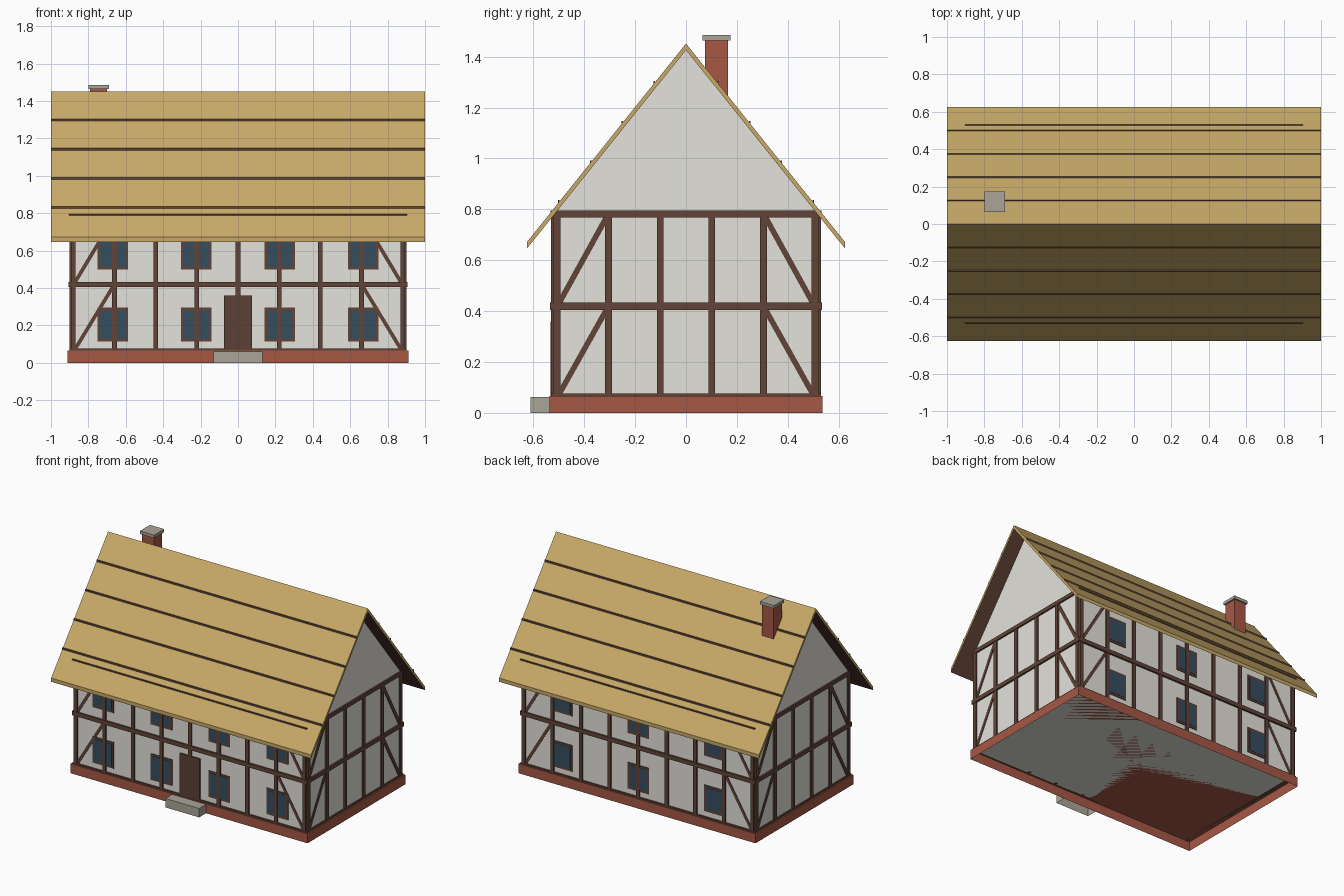
import bpy, bmesh, math
from mathutils import Matrix, Vector

if "Cube" in bpy.data.objects:
    bpy.data.objects.remove(bpy.data.objects["Cube"])


def material(name, r, g, b):
    m = bpy.data.materials.new(name)
    lin = [(c / 255 / 12.92) if c < 11 else ((c / 255 + 0.055) / 1.055) ** 2.4 for c in (r, g, b)]
    m.diffuse_color = (*lin, 1)
    m.use_nodes = True
    m.node_tree.nodes["Principled BSDF"].inputs["Base Color"].default_value = m.diffuse_color
    return m


PLASTER = material("plaster", 228, 226, 219)
TIMBER = material("dark_timber", 97, 68, 56)
BRICK = material("red_brick", 166, 88, 69)
THATCH = material("thatch", 200, 169, 104)
GLASS = material("window_glass", 54, 77, 94)
STONE = material("grey_stone", 170, 165, 153)
DOOR = material("door_wood", 91, 64, 53)


def finish(bm, name, *mats):
    bmesh.ops.recalc_face_normals(bm, faces=bm.faces)
    me = bpy.data.meshes.new(name)
    bm.to_mesh(me)
    bm.free()
    for m in mats:
        me.materials.append(m)
    ob = bpy.data.objects.new(name, me)
    bpy.context.collection.objects.link(ob)
    return ob


def boxes(name, mat, items, open_bottom=False):
    """Each item: (x0, x1, y0, y1, z0, z1) or (..., axis, angle) turned about its centre."""
    bm = bmesh.new()
    for it in items:
        lo, hi = Vector(it[0:6:2]), Vector(it[1:6:2])
        rot = Matrix.Rotation(it[7], 4, it[6]) if len(it) > 6 else Matrix()
        mtx = Matrix.Translation((lo + hi) / 2) @ rot @ Matrix.Diagonal((*(hi - lo), 1))
        bmesh.ops.create_cube(bm, size=1, matrix=mtx)
    if open_bottom:
        low = [f for f in bm.faces if f.calc_center_median().z < 0.001]
        bmesh.ops.delete(bm, geom=low, context='FACES_ONLY')
    return finish(bm, name, mat)


def prism(name, profile, x, *mats):
    """Extrude a (y, z) outline from -x to x."""
    bm = bmesh.new()
    f = bm.faces.new([bm.verts.new((-x, y, z)) for y, z in profile])
    ext = bmesh.ops.extrude_face_region(bm, geom=[f])["geom"]
    bmesh.ops.translate(bm, vec=(2 * x, 0, 0), verts=[v for v in ext if isinstance(v, bmesh.types.BMVert)])
    return finish(bm, name, *mats)


def span(a, b):
    return min(a, b), max(a, b)


WX, WY = 0.893, 0.521         # wall half sizes
OX, OY = 0.902, 0.531         # outer timber faces
BASE = 0.066                  # plinth top
SIDES = (-1, 1)

# hollow plinth and step, walls and gables
boxes("plinth", BRICK, [(-0.911, 0.911, -0.537, 0.537, 0, BASE)], True)
boxes("door_step", STONE, [(-0.13, 0.13, -0.612, -0.5375, 0, 0.062)], True)
boxes("walls", PLASTER, [(-WX, WX, -WY, WY, BASE, 0.78)])
prism("gable", [(-0.521, 0.778), (0.521, 0.778), (0, 1.43)], WX, PLASTER)

# upright posts on all four walls
posts = []
for s in SIDES:
    for k in range(-4, 5):
        x = k * 0.22
        posts.append((x - 0.0125, x + 0.0125, *span(s * (WY - 0.02), s * OY), BASE, 0.78))
    for k in range(6):
        y = -0.507 + k * 0.2028
        posts.append((*span(s * (WX - 0.02), s * OX), y - 0.0135, y + 0.0135, BASE, 0.78))
boxes("posts", TIMBER, posts)

# level beams: sill, middle rail and top plate
beams = []
for z0, z1, e in ((BASE, 0.076, 0), (0.405, 0.433, 0.003), (0.768, 0.795, 0.002)):
    for s in SIDES:
        beams.append((-OX - e, OX + e, *span(s * (WY - 0.02), s * (OY + e)), z0, z1))
        beams.append((*span(s * (WX - 0.02), s * (OX + e)), -OY - e, OY + e, z0, z1))
boxes("beams", TIMBER, beams)

# corner braces leaning inwards, both storeys
braces = []
for zb, zt in ((0.075, 0.405), (0.433, 0.768)):
    zc = (zb + zt) / 2
    for s in SIDES:
        for t in SIDES:
            # long walls
            cx, dx = s * 0.77, 0.20
            h = math.hypot(dx, zt - zb) / 2
            braces.append((cx - 0.01, cx + 0.01, *span(t * (WY - 0.01), t * (WY + 0.003)),
                           zc - h, zc + h, 'Y', -s * math.atan2(dx, zt - zb)))
            # end walls
            cy, dy = s * 0.4055, 0.185
            h = math.hypot(dy, zt - zb) / 2
            braces.append((*span(t * (WX - 0.01), t * (WX + 0.005)), cy - 0.011, cy + 0.011,
                           zc - h, zc + h, 'X', s * math.atan2(dy, zt - zb)))
boxes("braces", TIMBER, braces)

# windows: four columns in front, three at the back
frames, panes = [], []
for s, columns in ((-1, (-0.67, -0.223, 0.223, 0.67)), (1, (-0.59, 0, 0.59))):
    for x in columns:
        for z in (0.204, 0.59):
            frames.append((x - 0.082, x + 0.082, *span(s * (WY - 0.005), s * (WY + 0.005)), z - 0.091, z + 0.091))
            panes.append((x - 0.068, x + 0.068, *span(s * WY, s * (WY + 0.007)), z - 0.077, z + 0.077))
boxes("window_frames", TIMBER, frames)
boxes("window_panes", GLASS, panes)

# front door
boxes("door", DOOR, [(-0.076, 0.076, -0.533, -WY, BASE, 0.36)])

# steep roof with a timber underside
roof = prism("roof", [(0, 1.452), (0.625, 0.672), (0.625, 0.646), (0, 1.426), (-0.625, 0.646), (-0.625, 0.672)],
             1.0, THATCH, TIMBER)
for p in roof.data.polygons:
    if p.normal.z < -0.3:
        p.material_index = 1

# thin upright battens along the roof slopes
battens = []
for s in SIDES:
    for k in range(1, 5):
        y, z = s * 0.125 * k, 1.452 - 0.156 * k
        battens.append((-1.0, 1.0, y - 0.003, y + 0.003, z - 0.01, z + 0.008))
boxes("roof_battens", TIMBER, battens)

# chimney
boxes("chimney", BRICK, [(-0.79, -0.70, 0.075, 0.165, 1.15, 1.466)])
boxes("chimney_cap", STONE, [(-0.80, -0.69, 0.065, 0.175, 1.464, 1.485)])
